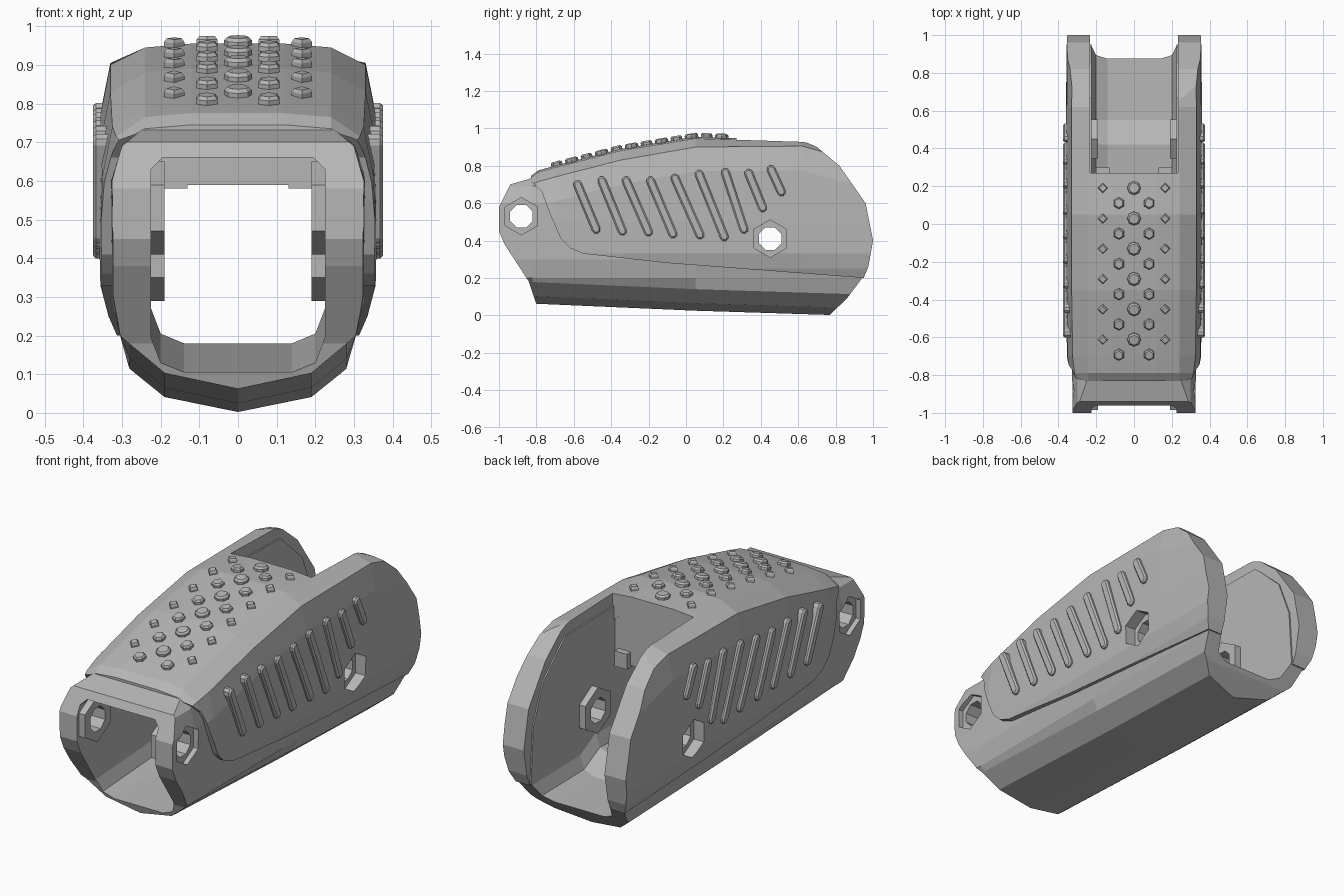
import bpy, bmesh, math
from mathutils import Matrix, Vector

if "Cube" in bpy.data.objects:
    bpy.data.objects.remove(bpy.data.objects["Cube"])

grey = bpy.data.materials.new("warm_grey")
grey.diffuse_color = (0.47, 0.47, 0.47, 1)
grey.use_nodes = True
grey.node_tree.nodes["Principled BSDF"].inputs["Base Color"].default_value = grey.diffuse_color


def finish(name, bm):
    bmesh.ops.recalc_face_normals(bm, faces=bm.faces)
    me = bpy.data.meshes.new(name)
    bm.to_mesh(me)
    bm.free()
    me.materials.append(grey)
    ob = bpy.data.objects.new(name, me)
    bpy.context.collection.objects.link(ob)
    return ob


def add_rings(bm, rings):
    """Skin a list of equal closed rings and cap both ends."""
    vs = [[bm.verts.new(p) for p in r] for r in rings]
    n = len(vs[0])
    for a, b in zip(vs, vs[1:]):
        for i in range(n):
            j = (i + 1) % n
            bm.faces.new((a[i], a[j], b[j], b[i]))
    bm.faces.new(vs[0])
    bm.faces.new(vs[-1])


def loft(name, sections):
    """Sections are (y, half outline) with the half outline mirrored in x."""
    bm = bmesh.new()
    rings = []
    for y, half in sections:
        pts = half + [(-x, z) for x, z in reversed(half) if x > 0]
        rings.append([(x, y, z) for x, z in pts])
    add_rings(bm, rings)
    return finish(name, bm)


def prisms(name, items):
    """Each item is (side outline in y,z, x start, x end)."""
    bm = bmesh.new()
    for poly, x0, x1 in items:
        add_rings(bm, [[(x, y, z) for y, z in poly] for x in (x0, x1)])
    return finish(name, bm)


def ngon(c, r, n, turn=0.0):
    return [(c[0] + r * math.sin(turn + 2 * math.pi * i / n),
             c[1] + r * math.cos(turn + 2 * math.pi * i / n)) for i in range(n)]


def box(y0, y1, z0, z1):
    return [(y0, z0), (y1, z0), (y1, z1), (y0, z1)]


def boolean(ob, cutter, op='DIFFERENCE'):
    m = ob.modifiers.new("cut", 'BOOLEAN')
    m.operation, m.solver, m.object = op, 'EXACT', cutter
    bpy.context.view_layer.objects.active = ob
    bpy.ops.object.modifier_apply(modifier=m.name)
    bpy.data.objects.remove(cutter)


# Cover stations: y, half width, shoulder height, top height
STATIONS = [(-0.83, .335, .70, .745), (-0.79, .345, .715, .775), (-0.70, .355, .74, .80),
            (-0.35, .36, .83, .89), (0.05, .36, .90, .955), (0.62, .36, .905, .937),
            (0.82, .358, .85, .90), (1.02, .355, .82, .88)]


def top_z(y):
    for a, b in zip(STATIONS, STATIONS[1:]):
        if a[0] <= y <= b[0]:
            t = (y - a[0]) / (b[0] - a[0])
            return a[3] + t * (b[3] - a[3]), (b[3] - a[3]) / (b[0] - a[0])


# Outer cover
cover = loft("outer_cover", [
    (y, [(.30, .17), (.335, .25), (w - .004, .33), (w, .5), (w - .004, s - .13),
         (w - .03, s), (.24, t - .01), (.12, t)]) for y, w, s, t in STATIONS])
boolean(cover, prisms("cover_outline", [([
    (-.84, .73), (-.77, .66), (-.73, .55), (-.67, .41), (-.62, .36), (-.55, .33), (-.1, .28),
    (.95, .20), (.975, .26), (1.0, .40), (.96, .60), (.82, .80), (.70, .90), (.62, .936),
    (.5, 1.1), (-.84, 1.1)], -.6, .6)]), 'INTERSECT')


# Inner body tube
def body_half(w, zb, t):
    return [(0, zb), (.19, zb + .04), (.28, zb + .115), (.305, .2), (w - .004, .3),
            (w, .6), (.30, t - .05), (.24, t)]


body = loft("inner_body", [(-1.05, body_half(.325, .065, .74)), (-.82, body_half(.328, .063, .74)),
                           (.05, body_half(.332, .025, .88)), (1.0, body_half(.335, -.005, .86))])
boolean(body, prisms("body_outline", [([
    (-.8, -.1), (-.8, .06), (-.84, .18), (-.97, .38), (-1, .45), (-1, .58), (-.94, .70),
    (-.82, .735), (-.8, 1), (.5, 1), (.70, .84), (.85, .70), (.93, .50), (.95, .21),
    (.86, .09), (.76, -.005), (.75, -.1)], -.6, .6)]), 'INTERSECT')


# Hollow channel and open rear slot
def channel(extra):
    out = []
    for y, f, c in [(-1.2, .105, .66), (-.82, .105, .66), (.20, .165, .83),
                    (.42, .18, .84), (.55, .115, .84), (1.2, .105, .84)]:
        w = .225 + extra
        out.append((y, [(.14, f), (.20, f + .025), (w, f + .09), (w, c - .03), (w - .03, c)]))
    return loft("channel", out)


FRONT, REAR = (-.88, .53), (.45, .41)
for ob, extra in ((body, 0), (cover, .007)):
    boolean(ob, channel(extra))
    boolean(ob, prisms("slot", [(box(.27, 1.3, .5, 1.3), -.225 - extra, .225 + extra)]))
    # Hexagonal recesses with through holes at both pivots
    for c in (FRONT, REAR):
        for s in (-1, 1):
            boolean(ob, prisms("recess", [(ngon(c, .1, 6), s * .30, s * .6)]))
        boolean(ob, prisms("hole", [(ngon(c, .065, 8, math.pi / 8), -.6, .6)]))

# Hexagonal bosses on the inside of the pivots
bosses = prisms("pivot_bosses", [(ngon(c, .12, 6), s * .19, s * .232)
                                 for c in (FRONT, REAR) for s in (-1, 1)])
for c in (FRONT, REAR):
    boolean(bosses, prisms("hole", [(ngon(c, .065, 8, math.pi / 8), -.6, .6)]))

# Web closing the roof at the slot, with two small feet
prisms("roof_web", [(box(.20, .268, .59, .88), -.22, .22)] +
       [(box(.20, .30, .58, .66), s * .13, s * .20) for s in (-1, 1)])

# Slanted grip ribs: upper end and lower end of each
RIBS = [(-.58, .70, -.48, .46), (-.45, .72, -.34, .45), (-.32, .72, -.20, .445),
        (-.19, .72, -.07, .435), (-.06, .735, .075, .43), (.07, .755, .205, .42),
        (.21, .765, .31, .46), (.335, .76, .41, .575), (.455, .78, .51, .66)]
bm = bmesh.new()
for y0, z0, y1, z1 in RIBS:
    a, b = Vector((y0, z0)), Vector((y1, z1))
    ang = math.atan2(*(a - b))

    def capsule(r):
        arc = [ang + math.radians(d) for d in (-90, -45, 0, 45, 90)]
        pts = [(a.x + r * math.sin(t), a.y + r * math.cos(t)) for t in arc]
        return pts + [(b.x - r * math.sin(t), b.y - r * math.cos(t)) for t in arc]

    for s in (-1, 1):
        add_rings(bm, [[(s * x, y, z) for y, z in capsule(r)]
                       for x, r in ((.32, .023), (.367, .023), (.375, .015))])
finish("grip_ribs", bm)

# Studs on the top: x, first y, radius, sides
bm = bmesh.new()
for x, y0, r, n in ((0, .19, .036, 8), (.08, .11, .031, 6), (-.08, .11, .031, 6),
                    (.165, .19, .026, 4), (-.165, .19, .026, 4)):
    for i in range(6):
        y = y0 - .16 * i
        z, slope = top_z(y)
        place = Matrix.Translation((x, y, z - (.004 if abs(x) > .1 else 0))) @ \
            Matrix.Rotation(math.atan(slope), 4, 'X')
        base = [Vector((px, py, 0)) for px, py in ngon((0, 0), r, n)]
        add_rings(bm, [[place @ Vector((p.x * k, p.y * k, h)) for p in base]
                       for h, k in ((-.02, 1), (.012, 1), (.021, .75))])
finish("top_studs", bm)
